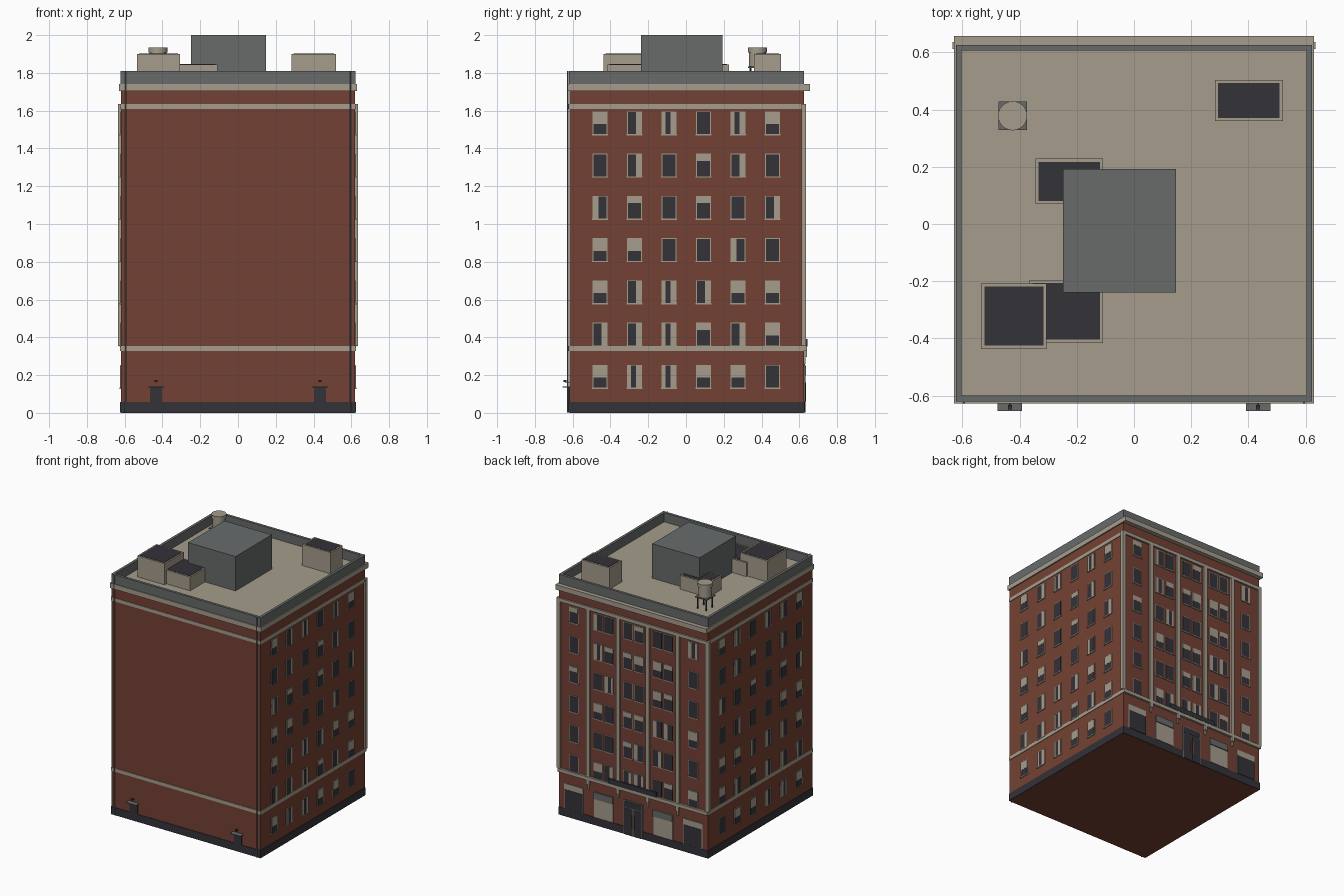
import bpy, bmesh, random
from mathutils import Matrix, Vector

random.seed(4)
if "Cube" in bpy.data.objects:
    bpy.data.objects.remove(bpy.data.objects["Cube"])


def material(name, rgb):
    m = bpy.data.materials.new(name)
    m.use_nodes = True
    m.diffuse_color = (*rgb, 1)
    m.node_tree.nodes["Principled BSDF"].inputs["Base Color"].default_value = (*rgb, 1)
    return m


BRICK = material("red_brick", (0.172, 0.053, 0.033))
STONE = material("pale_stone", (0.375, 0.335, 0.265))
SLATE = material("slate_grey", (0.138, 0.148, 0.148))
DARK = material("dark_glass", (0.034, 0.032, 0.04))

meshes = {}


def part(name, mat):
    return meshes.setdefault(name, (bmesh.new(), mat))[0]


def box(name, mat, x, y, z):
    """Add a box given its x, y and z ranges to a named part."""
    size = Vector((x[1] - x[0], y[1] - y[0], z[1] - z[0]))
    mid = Vector((sum(x), sum(y), sum(z))) / 2
    bmesh.ops.create_cube(part(name, mat), matrix=Matrix.Translation(mid) @ Matrix.Diagonal((*size, 1)))


def cylinder(name, mat, centre, r, z, sides=24):
    bmesh.ops.create_cone(part(name, mat), cap_ends=True, segments=sides, radius1=r, radius2=r,
                          depth=z[1] - z[0], matrix=Matrix.Translation((*centre, sum(z) / 2)))


W = 0.62            # half width
F, B = -0.618, 0.624  # front and back walls


def wall_box(side, name, mat, u, d, z):
    """Box on a wall: u runs along the wall, d is the distance out of it."""
    if side in ("left", "right"):
        s = 1 if side == "left" else -1
        box(name, mat, sorted((s * (W + d[0]), s * (W + d[1]))), u, z)
    else:
        s, y = (1, B) if side == "back" else (-1, F)
        box(name, mat, u, sorted((y + s * d[0], y + s * d[1])), z)


def ring(name, mat, out, z, thick=0.02, back=None):
    """Four strips around the building, so nothing covers the roof."""
    back = out if back is None else back
    x, y0, y1 = W + out, F - out, B + back
    inner = W + out - thick
    box(name, mat, (-x, x), (y0, y0 + thick), z)
    box(name, mat, (-x, x), (B + out - thick, y1), z)
    for s in (-1, 1):
        box(name, mat, sorted((s * inner, s * x)), (y0 + thick, B + out - thick), z)


# Body, roof deck, plinth, bands, cornice and parapet
box("brick_body", BRICK, (-W, W), (F, B), (0, 1.738))
box("roof_deck", STONE, (-0.61, 0.61), (F + 0.01, B - 0.01), (1.735, 1.741))
ring("plinth", DARK, 0.004, (0.001, 0.058))
ring("lower_band", STONE, 0.004, (0.328, 0.354), back=0.016)
ring("upper_band", STONE, 0.004, (1.61, 1.636), back=0.012)
ring("cornice", STONE, 0.009, (1.705, 1.742), back=0.033)
ring("parapet", SLATE, 0.002, (1.738, 1.81))


def window(side, u, z, kind, w=0.078, h=0.127):
    a, b, lo, hi = u - w / 2, u + w / 2, z - h / 2, z + h / 2
    wall_box(side, "window_frames", STONE, (a, b), (0, 0.003), (lo, hi))
    wall_box(side, "window_sills", STONE, (a - 0.004, b + 0.004), (0, 0.007), (lo, lo + 0.006))
    a, b, lo, hi = a + 0.004, b - 0.004, lo + 0.006, hi - 0.004
    wall_box(side, "window_glass", DARK, (a, b), (0, 0.005), (lo, hi))
    if kind in "Tt":
        drop = 0.55 if kind == "T" else 0.3
        wall_box(side, "window_blinds", STONE, (a, b), (0, 0.006), (hi - drop * (hi - lo), hi))
    if kind in "LB":
        share = 0.4 if kind == "L" else 0.22
        wall_box(side, "window_blinds", STONE, (a, a + share * (b - a)), (0, 0.006), (lo, hi))
    if kind in "RB":
        wall_box(side, "window_blinds", STONE, (b - 0.38 * (b - a), b), (0, 0.006), (lo, hi))


# Side windows, bottom floor first
FLOORS = ("TBBTTD", "RRBtRT", "TRBRTT", "TTDDLD", "LtDtDR", "DRDtRD", "TRBDBT")
for floor, row in enumerate(FLOORS):
    z = 0.191 + 0.2237 * floor
    for col, kind in enumerate(row):
        u = -0.455 + 0.1826 * col
        window("left", u, z, kind)
        window("right", u, z, kind)
    # Main facade windows: pairs in the middle bays, singles at the ends
    if floor:
        for bay in range(-2, 3):
            for off in (0,) if abs(bay) == 2 else (-0.046, 0.046):
                window("back", bay * 0.248 + off, z, random.choice("DTtLRBD"))

# Pilasters and brackets of the main facade
for i in range(6):
    x = -W + i * 2 * W / 5
    box("pilasters", STONE, (x - 0.015, x + 0.015), (B - 0.012, B + 0.012), (0.354, 1.636))
    if 0 < i < 5:
        box("brackets", STONE, (x - 0.012, x + 0.012), (B, B + 0.016), (0.295, 0.328))
        box("brackets", STONE, (x - 0.006, x + 0.006), (B, B + 0.009), (0.26, 0.295))

# Shopfronts
for bay in (-2, -1, 1, 2):
    a, b = bay * 0.248 - 0.08, bay * 0.248 + 0.08
    wall_box("back", "shop_frames", STONE, (a, b), (0, 0.005), (0.06, 0.25))
    if abs(bay) == 2:
        wall_box("back", "shop_glass", DARK, (a + 0.005, b - 0.005), (0, 0.007), (0.06, 0.205))
    else:
        wall_box("back", "shop_awnings", SLATE, (a, b), (0, 0.012), (0.2, 0.25))

# Main entrance and its sign board
wall_box("back", "entrance_frame", SLATE, (-0.08, 0.08), (0, 0.006), (0.002, 0.26))
for s in (-1, 1):
    wall_box("back", "entrance_doors", DARK, sorted((s * 0.004, s * 0.072)), (0, 0.009), (0.002, 0.2))
    wall_box("back", "door_handles", BRICK, sorted((s * 0.008, s * 0.014)), (0, 0.012), (0.06, 0.16))
wall_box("back", "entrance_transom", DARK, (-0.072, 0.072), (0, 0.009), (0.208, 0.252))
wall_box("back", "sign_board", DARK, (-0.2, 0.2), (0, 0.018), (0.352, 0.39))

# Service doors and drainpipes on the plain front wall
for s in (-1, 1):
    x = s * 0.434
    wall_box("front", "service_doors", DARK, (x - 0.032, x + 0.032), (0, 0.006), (0.002, 0.135))
    wall_box("front", "door_canopies", SLATE, (x - 0.043, x + 0.043), (0, 0.036), (0.135, 0.141))
    wall_box("front", "door_lamps", DARK, (x - 0.003, x + 0.003), (0, 0.022), (0.16, 0.164))
    wall_box("front", "door_lamps", DARK, (x - 0.007, x + 0.007), (0.015, 0.03), (0.164, 0.174))
    cylinder("drainpipes", SLATE, (s * 0.594, F - 0.007), 0.004, (0.002, 1.81), 8)

# Stair house and rooftop units
box("stair_house", SLATE, (-0.248, 0.147), (-0.239, 0.192), (1.738, 2.0))
UNITS = (((-0.534, -0.306), (-0.436, -0.208), 1.9), ((-0.365, -0.108), (-0.415, -0.196), 1.845),
         ((-0.345, -0.108), (0.07, 0.228), 1.845), ((0.283, 0.52), (0.36, 0.504), 1.9))
for x, y, top in UNITS:
    box("roof_units", STONE, x, y, (1.738, top))
    rim = 0.011
    box("roof_unit_tops", DARK, (x[0] + rim, x[1] - rim), (y[0] + rim, y[1] - rim), (top - 0.01, top + 0.002))

# Water tank on legs
tx, ty = -0.424, 0.378
for sx in (-1, 1):
    for sy in (-1, 1):
        cylinder("tank_legs", DARK, (tx + sx * 0.036, ty + sy * 0.036), 0.005, (1.738, 1.83), 8)
box("tank_platform", SLATE, (tx - 0.05, tx + 0.05), (ty - 0.05, ty + 0.05), (1.826, 1.834))
cylinder("water_tank", STONE, (tx, ty), 0.045, (1.834, 1.91))
cylinder("tank_lid", STONE, (tx, ty), 0.051, (1.908, 1.935))

for name, (bm, mat) in meshes.items():
    mesh = bpy.data.meshes.new(name)
    bm.to_mesh(mesh)
    bm.free()
    mesh.materials.append(mat)
    obj = bpy.data.objects.new(name, mesh)
    bpy.context.collection.objects.link(obj)
    if name in ("water_tank", "tank_lid", "tank_legs", "drainpipes"):
        bpy.context.view_layer.objects.active = obj
        obj.select_set(True)
        bpy.ops.object.shade_smooth_by_angle()
        obj.select_set(False)
